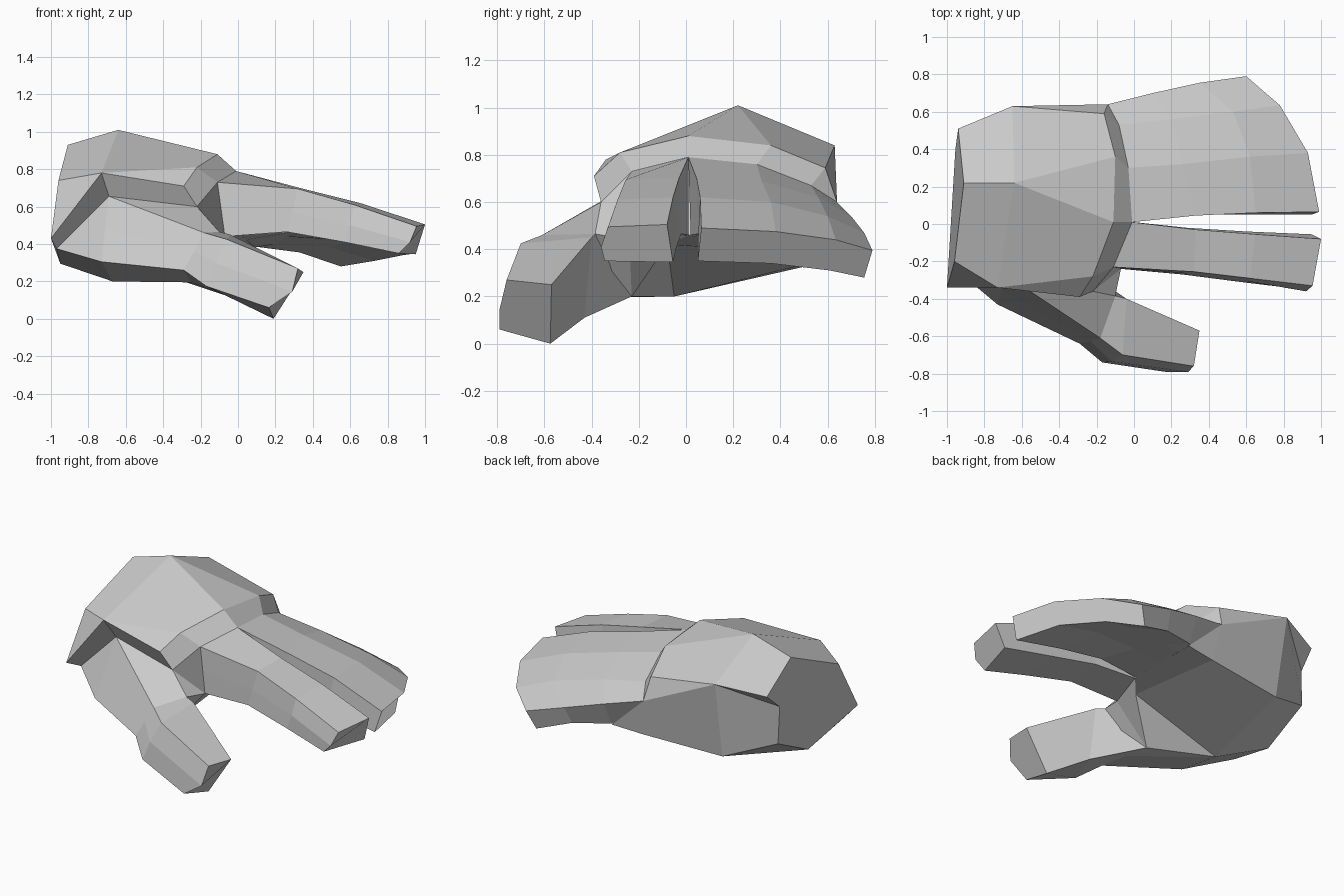
import bpy, bmesh

skin = bpy.data.materials.new("light grey")
skin.diffuse_color = (0.6, 0.6, 0.6, 1)


def loft(name, rings):
    """Skin a closed faceted shell over rings of equal length; repeated points merge."""
    bm = bmesh.new()
    rows = [[bm.verts.new(p) for p in ring] for ring in rings]
    n = len(rows[0])
    for a, b in zip(rows, rows[1:]):
        for i in range(n):
            j = (i + 1) % n
            bm.faces.new((a[i], a[j], b[j], b[i]))
    bm.faces.new(rows[0])
    bm.faces.new(rows[-1][::-1])
    bmesh.ops.remove_doubles(bm, verts=bm.verts[:], dist=0.002)
    bmesh.ops.recalc_face_normals(bm, faces=bm.faces[:])
    mesh = bpy.data.meshes.new(name)
    bm.to_mesh(mesh)
    bm.free()
    mesh.materials.append(skin)
    ob = bpy.data.objects.new(name, mesh)
    bpy.context.collection.objects.link(ob)
    return ob


# Palm: wrist, middle, knuckle and finger-base rings
loft("palm", [
    [(-.95, .41, .45), (-.955, .40, .69), (-.94, .51, .79), (-.91, .22, .93), (-.91, .22, .93),
     (-.96, -.20, .74), (-1.0, -.34, .43), (-.97, -.23, .375), (-.97, -.23, .375), (-.95, .10, .295)],
    [(-.64, .54, .335), (-.65, .63, .84), (-.65, .63, .84), (-.64, .22, 1.01), (-.64, .22, 1.01),
     (-.73, -.34, .78), (-.73, -.34, .78), (-.69, -.27, .655), (-.67, -.05, .20), (-.67, -.05, .20)],
    [(-.10, .60, .36), (-.14, .64, .60), (-.16, .59, .745), (-.10, .36, .84), (-.11, .01, .88),
     (-.22, -.28, .81), (-.29, -.39, .71), (-.22, -.36, .60), (-.29, -.23, .20), (-.08, -.08, .42)],
    [(.10, .62, .375), (-.14, .64, .60), (-.08, .53, .67), (-.03, .30, .76), (-.01, .01, .79),
     (-.11, -.23, .73), (-.22, -.36, .60), (-.22, -.36, .60), (-.07, -.24, .44), (0, .01, .46)],
])

# Joined outer fingers: four points over the top, four underneath
loft("joined_fingers", [
    [(-.01, .01, .79), (-.03, .30, .76), (-.08, .53, .67), (-.14, .64, .60),
     (.08, .61, .38), (.05, .50, .395), (.03, .30, .42), (0, .02, .46)],
    [(.33, .045, .70), (.26, .32, .69), (.20, .56, .62), (.10, .70, .54),
     (.10, .63, .385), (.20, .50, .40), (.25, .30, .44), (.30, .05, .465)],
    [(.65, .06, .62), (.62, .36, .60), (.53, .60, .54), (.35, .755, .47),
     (.33, .70, .355), (.50, .56, .38), (.57, .35, .41), (.60, .05, .42)],
    [(.99, .065, .49), (.93, .38, .475), (.78, .635, .44), (.60, .79, .395),
     (.55, .755, .28), (.73, .61, .31), (.88, .36, .34), (.95, .05, .35)],
])

# Index finger: inner top, outer top, outer side, outer low, inner low
loft("index_finger", [
    [(-.01, .01, .79), (-.11, -.23, .73), (-.09, -.235, .58), (-.07, -.24, .44), (0, .01, .46)],
    [(.33, -.03, .70), (.32, -.255, .695), (.29, -.265, .57), (.26, -.27, .465), (.28, -.02, .465)],
    [(.65, -.055, .62), (.62, -.29, .61), (.60, -.305, .50), (.57, -.31, .41), (.60, -.04, .41)],
    [(1.0, -.08, .505), (.955, -.33, .495), (.92, -.36, .41), (.86, -.345, .35), (.95, -.055, .345)],
])

# Thumb, from the heel of the hand to the tip
loft("thumb", [
    [(-.97, -.23, .375)] * 4 + [(-.95, .10, .295)] * 2,
    [(-.22, -.36, .60), (-.69, -.27, .655), (-.71, -.35, .48), (-.73, -.43, .305),
     (-.67, -.05, .20), (-.67, -.05, .20)],
    [(-.10, -.385, .465), (-.18, -.61, .46), (-.235, -.625, .36), (-.29, -.64, .26),
     (-.25, -.38, .195), (-.29, -.23, .20)],
    [(-.04, -.40, .45), (-.06, -.70, .425), (-.12, -.735, .30), (-.17, -.74, .175),
     (-.02, -.43, .11), (-.02, -.43, .11)],
    [(.35, -.57, .25), (.32, -.76, .27), (.29, -.79, .145), (.165, -.79, .06),
     (.19, -.575, 0), (.19, -.575, 0)],
])

# Web of skin between the thumb and the index finger
loft("thumb_web", [
    [(-.22, -.36, .60), (-.07, -.24, .44), (-.10, -.385, .465)],
    [(-.29, -.23, .20), (-.29, -.23, .20), (-.25, -.38, .195)],
])
